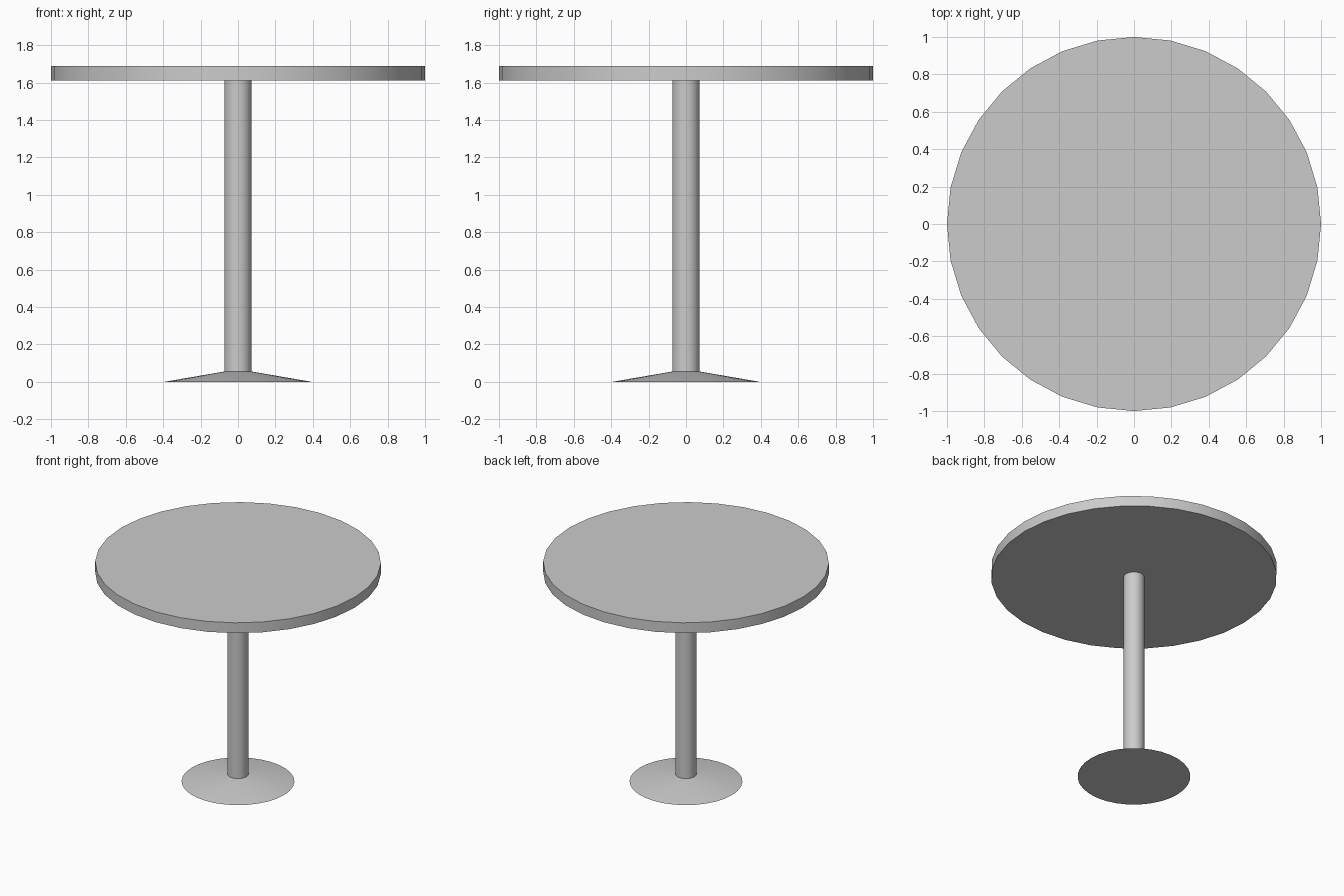
import bpy
import math

if "Cube" in bpy.data.objects:
    bpy.data.objects.remove(bpy.data.objects["Cube"])

SIDES = 32


def round_part(name, r_bottom, r_top, z_bottom, z_top):
    """Upright round solid between two heights, smooth sides and crisp rims."""
    bpy.ops.mesh.primitive_cone_add(
        vertices=SIDES, radius1=r_bottom, radius2=r_top,
        depth=z_top - z_bottom, location=(0, 0, (z_bottom + z_top) / 2))
    obj = bpy.context.object
    obj.name = name
    # sloped foot meets its underside at a shallow angle, so keep a low threshold
    bpy.ops.object.shade_smooth_by_angle(angle=math.radians(30))
    return obj


# Shallow conical foot
round_part("base", 0.395, 0.075, 0.0, 0.055)
# Central post
round_part("column", 0.073, 0.073, 0.05, 1.612)
# Round table top
round_part("table_top", 1.0, 1.0, 1.61, 1.69)
